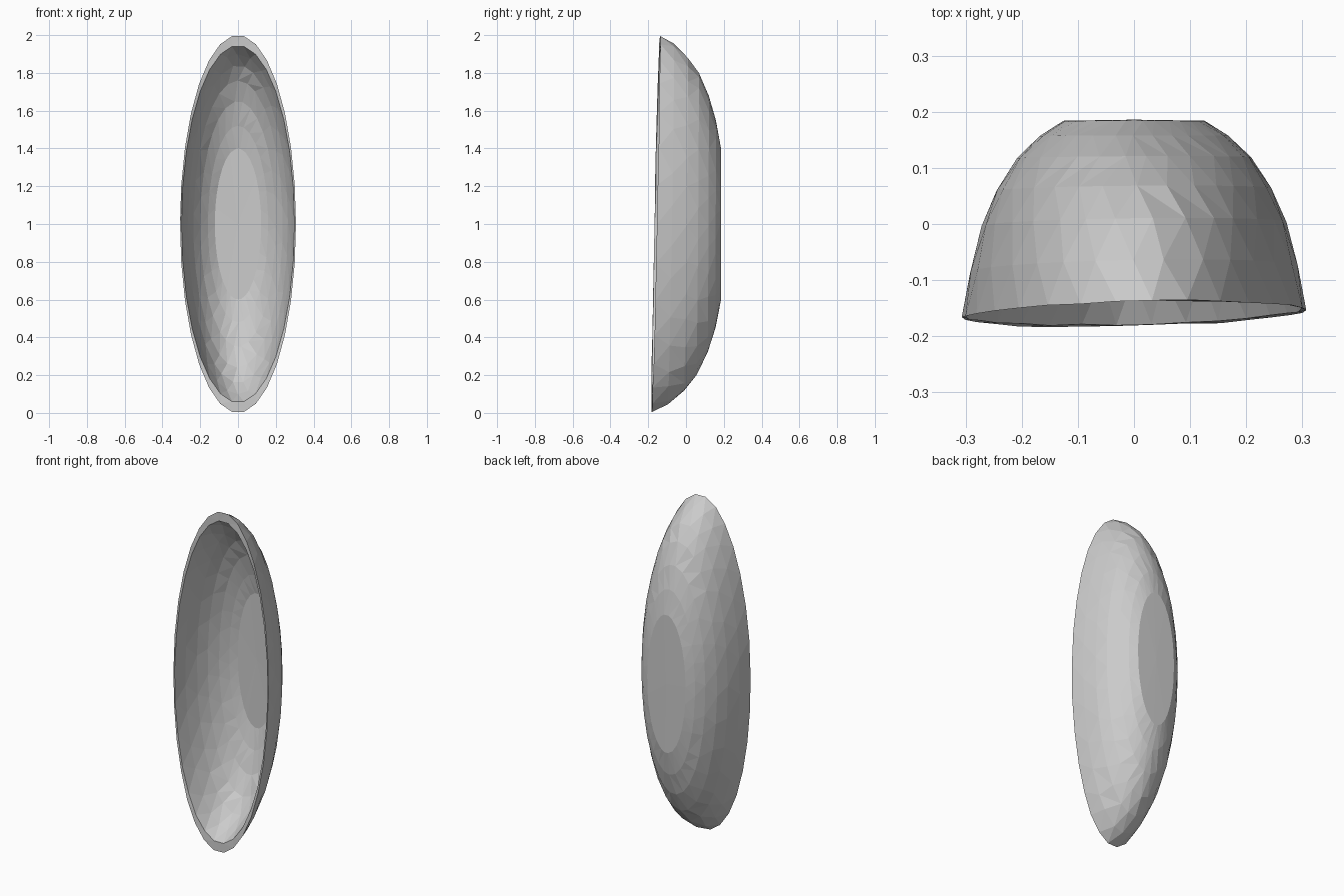
import bpy, bmesh, math, random

if "Cube" in bpy.data.objects:
    bpy.data.objects.remove(bpy.data.objects["Cube"])

random.seed(4)
SEG = 30
HALF_W, HALF_H = 0.307, 1.0

# (fraction of rim size, depth y) from the open rim to the flat back
OUTER = [(1.0, -0.16), (0.955, -0.08), (0.885, 0.0), (0.80, 0.062),
         (0.68, 0.118), (0.55, 0.157), (0.41, 0.184)]
INNER = [(0.975, 0.945, -0.158), (0.93, 0.90, -0.08), (0.86, 0.84, -0.005),
         (0.77, 0.76, 0.055), (0.65, 0.65, 0.108), (0.52, 0.52, 0.147), (0.40, 0.40, 0.173)]


def ring(bm, sx, sz, y, offset, rim):
    """One elliptical ring; the rim leans back towards the top."""
    verts = []
    for i in range(SEG):
        a = 2 * math.pi * (i + offset) / SEG
        if not rim:
            a += random.uniform(-0.035, 0.035)
        x, z = HALF_W * sx * math.cos(a), HALF_H * sz * math.sin(a)
        lean = max(0.0, min(1.0, (0.184 - y) / 0.344))
        dy = lean * (0.022 * z + 0.025 * x)
        if rim:
            dy += random.uniform(-0.002, 0.002)
        verts.append(bm.verts.new((x, y + dy, z + 1.0)))
    return verts


def bridge(bm, a, b):
    for i in range(SEG):
        j = (i + 1) % SEG
        bm.faces.new((a[i], a[j], b[j], b[i]))


bm = bmesh.new()

# Outer and inner skins
outer = [ring(bm, s, s, y, 0.5 * (k % 2), k == 0) for k, (s, y) in enumerate(OUTER)]
inner = [ring(bm, sx, sz, y, 0.5 * (k % 2), k == 0) for k, (sx, sz, y) in enumerate(INNER)]
for skin, back_y in ((outer, 0.186), (inner, 0.177)):
    for a, b in zip(skin, skin[1:]):
        bridge(bm, a, b)
    # Flat back
    centre = bm.verts.new((0, back_y, 1.0))
    for i in range(SEG):
        bm.faces.new((skin[-1][i], skin[-1][(i + 1) % SEG], centre))

# Rim joining both skins
bridge(bm, outer[0], inner[0])

# Faceted triangles and consistent normals
bmesh.ops.triangulate(bm, faces=bm.faces[:])
bmesh.ops.recalc_face_normals(bm, faces=bm.faces[:])
mesh = bpy.data.meshes.new("bowl_shell")
bm.to_mesh(mesh)
bm.free()
shell = bpy.data.objects.new("bowl_shell", mesh)
bpy.context.collection.objects.link(shell)
